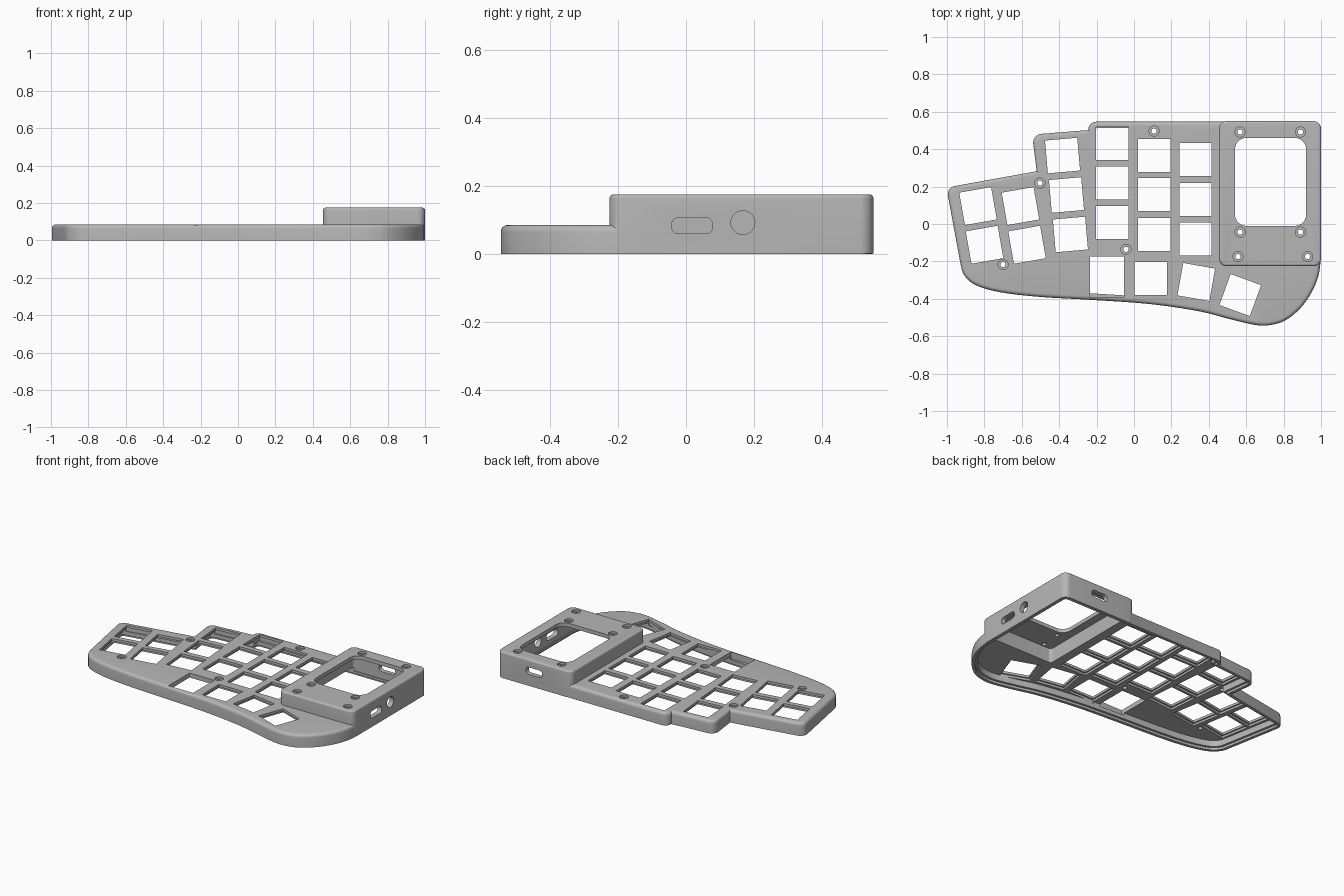
import bpy, bmesh, math
from mathutils import Vector, Matrix
from mathutils.geometry import interpolate_bezier

if "Cube" in bpy.data.objects:
    bpy.data.objects.remove(bpy.data.objects["Cube"], do_unlink=True)

grey = bpy.data.materials.new("plain grey plastic")
grey.use_nodes = True
grey.diffuse_color = (0.47, 0.47, 0.47, 1)
bsdf = next(n for n in grey.node_tree.nodes if n.type == 'BSDF_PRINCIPLED')
bsdf.inputs["Base Color"].default_value = grey.diffuse_color


def round_corners(corners, steps=8):
    """Corners are (x, y, radius); radius 0 stays sharp."""
    out = []
    for i, (x, y, r) in enumerate(corners):
        p = Vector((x, y))
        if r == 0:
            out.append(p)
            continue
        a = p + (Vector(corners[i - 1][:2]) - p).normalized() * r
        b = p + (Vector(corners[(i + 1) % len(corners)][:2]) - p).normalized() * r
        out += interpolate_bezier(a, a.lerp(p, 0.55), b.lerp(p, 0.55), b, steps)
    return [Vector(p[:2]) for p in out]


def smooth_path(points, steps=4):
    """Curve through the inner points; the end points only guide it."""
    pts = [Vector(p) for p in points]
    out = []
    for a, b, c, d in zip(pts, pts[1:], pts[2:], pts[3:]):
        out += interpolate_bezier(b, b + (c - a) / 6, c - (d - b) / 6, c, steps + 1)[:-1]
    return [Vector(p[:2]) for p in out]


def rect(w, h, r=0.0):
    w, h = w / 2, h / 2
    return round_corners([(-w, -h, r), (w, -h, r), (w, h, r), (-w, h, r)])


def circle(r, n=28):
    return [Vector((r * math.cos(t * math.tau / n), r * math.sin(t * math.tau / n))) for t in range(n)]


def inset(poly, d):
    out = []
    for i, p in enumerate(poly):
        u = (p - poly[i - 1]).normalized()
        v = (poly[(i + 1) % len(poly)] - p).normalized()
        n, m = Vector((-u.y, u.x)), Vector((-v.y, v.x))
        out.append(p + (n + m) * d / (1 + n.dot(m)))
    return out


def loft(name, poly, levels, matrix=Matrix()):
    """Solid stacked from (inset, z) copies of a counterclockwise outline."""
    bm = bmesh.new()
    rings = [[bm.verts.new((p.x, p.y, z)) for p in inset(poly, d)] for d, z in levels]
    n = len(poly)
    for lo, hi in zip(rings, rings[1:]):
        for i in range(n):
            j = (i + 1) % n
            bm.faces.new((lo[i], lo[j], hi[j], hi[i]))
    bm.faces.new(rings[0][::-1])
    bm.faces.new(rings[-1])
    bm.transform(matrix)
    bmesh.ops.recalc_face_normals(bm, faces=bm.faces)
    mesh = bpy.data.meshes.new(name)
    bm.to_mesh(mesh)
    bm.free()
    mesh.materials.append(grey)
    obj = bpy.data.objects.new(name, mesh)
    bpy.context.collection.objects.link(obj)
    return obj


def fillet(top, r, steps=5):
    angles = [k * math.pi / 2 / steps for k in range(steps + 1)]
    return [(r * (1 - math.cos(a)), top - r + r * math.sin(a)) for a in angles]


def place(x, y, z=0.0, turn=0.0):
    return Matrix.Translation((x, y, z)) @ Matrix.Rotation(math.radians(turn), 4, 'Z')


# Outline of the case: stepped back edge, flowing front edge
back = round_corners([(-0.93, -0.2, 0), (-1.003, 0.195, 0.045), (-0.52, 0.282, 0),
                      (-0.545, 0.478, 0.05), (-0.245, 0.502, 0), (-0.245, 0.547, 0.044),
                      (0.997, 0.547, 0.04), (0.997, -0.2, 0)])
front = smooth_path([(0.997, -0.1), (0.997, -0.2), (0.985, -0.28), (0.95, -0.365), (0.89, -0.45),
                     (0.81, -0.515), (0.73, -0.54), (0.65, -0.54), (0.51, -0.508), (0.35, -0.467),
                     (0.085, -0.428), (-0.24, -0.405), (-0.5, -0.39), (-0.715, -0.365),
                     (-0.85, -0.325), (-0.91, -0.27), (-0.93, -0.2), (-0.945, -0.12)])
outline = (back + front[1:])[::-1]

PLATE, CEILING, BOX = 0.085, 0.055, 0.175
case = loft("keyboard_case", outline, [(0, 0)] + fillet(PLATE, 0.02))

# Raised display housing
mid = place(0.7275, 0.1625)
housing = loft("housing", rect(0.545, 0.775, 0.04), [(0, 0.001)] + fillet(BOX, 0.012), mid)

# Hollow underside with a seat for the bottom cover, and housing cavity
cutters = [
    loft("case_cavity", outline, [(0.02, -0.05), (0.02, 0.015), (0.035, 0.015), (0.035, CEILING)]),
    loft("housing_cavity", rect(0.483, 0.713, 0.02), [(0, 0.03), (0, 0.15)], mid),
    loft("window", rect(0.38, 0.47, 0.06), [(0, 0.1), (0, 0.3)], place(0.73, 0.225)),
]

# Key openings: columns of (x, y, turn), each relieved from below
keys = [(-0.117, y, 0) for y in (0.43, 0.22, 0.008)]
keys += [(0.108, y, 0) for y in (0.366, 0.157, -0.056)]
keys += [(0.329, y, 0) for y in (0.345, 0.131, -0.08)]
keys += [(-0.361 + 0.021 * k, 0.155 - 0.211 * k, 5) for k in (-1, 0, 1)]
keys += [(x + 0.035 * k, 0.096 - 0.207 * k, 10) for x in (-0.834, -0.607) for k in (0, 1)]
keys += [(0.09, -0.292, 0), (0.333, -0.31, -10), (0.568, -0.38, -20)]
for x, y, turn in keys:
    cutters.append(loft("key_opening", rect(0.192, 0.195),
                        [(0, 0.04), (0, 0.069), (0.0095, 0.069), (0.0095, 0.2)], place(x, y, 0, turn)))
cutters.append(loft("wide_opening", rect(0.18, 0.22), [(0, 0.04), (0, 0.2)], place(-0.144, -0.283)))

# Counterbored screw holes
screws = [(x, y, PLATE) for x, y in ((0.107, 0.497), (-0.503, 0.219), (-0.7, -0.217), (-0.043, -0.136))]
screws += [(x, y, BOX) for x in (0.567, 0.89) for y in (0.492, -0.043)]
screws += [(x, -0.174, BOX) for x in (0.556, 0.928)]
for x, y, top in screws:
    cutters.append(loft("screw_hole", circle(0.027),
                        [(0.013, -0.04), (0.013, -0.013), (0, -0.013), (0, 0.04)], place(x, y, top)))

# Ports in the side and back walls
side = Matrix.Rotation(math.pi / 2, 4, 'Z') @ Matrix.Rotation(math.pi / 2, 4, 'X')
rear = Matrix.Rotation(math.pi / 2, 4, 'X')
for shape, x, y, z, turn in ((rect(0.12, 0.047, 0.02), 1, 0.018, 0.083, side),
                             (circle(0.035), 1, 0.167, 0.092, side),
                             (rect(0.12, 0.047, 0.02), 0.73, 0.55, 0.1, rear)):
    cutters.append(loft("port", shape, [(0, -0.06), (0, 0.06)], Matrix.Translation((x, y, z)) @ turn))

# Join the housing, cut the openings, then drop the helpers
bpy.context.view_layer.objects.active = case
for tool in [housing] + cutters:
    tool.hide_render = True
    mod = case.modifiers.new(tool.name, 'BOOLEAN')
    mod.operation = 'UNION' if tool is housing else 'DIFFERENCE'
    mod.solver = 'EXACT'
    mod.object = tool
    bpy.ops.object.modifier_apply(modifier=mod.name)
    bpy.data.objects.remove(tool, do_unlink=True)

bpy.ops.object.select_all(action='DESELECT')
case.select_set(True)
bpy.ops.object.shade_smooth_by_angle(angle=math.radians(30))
